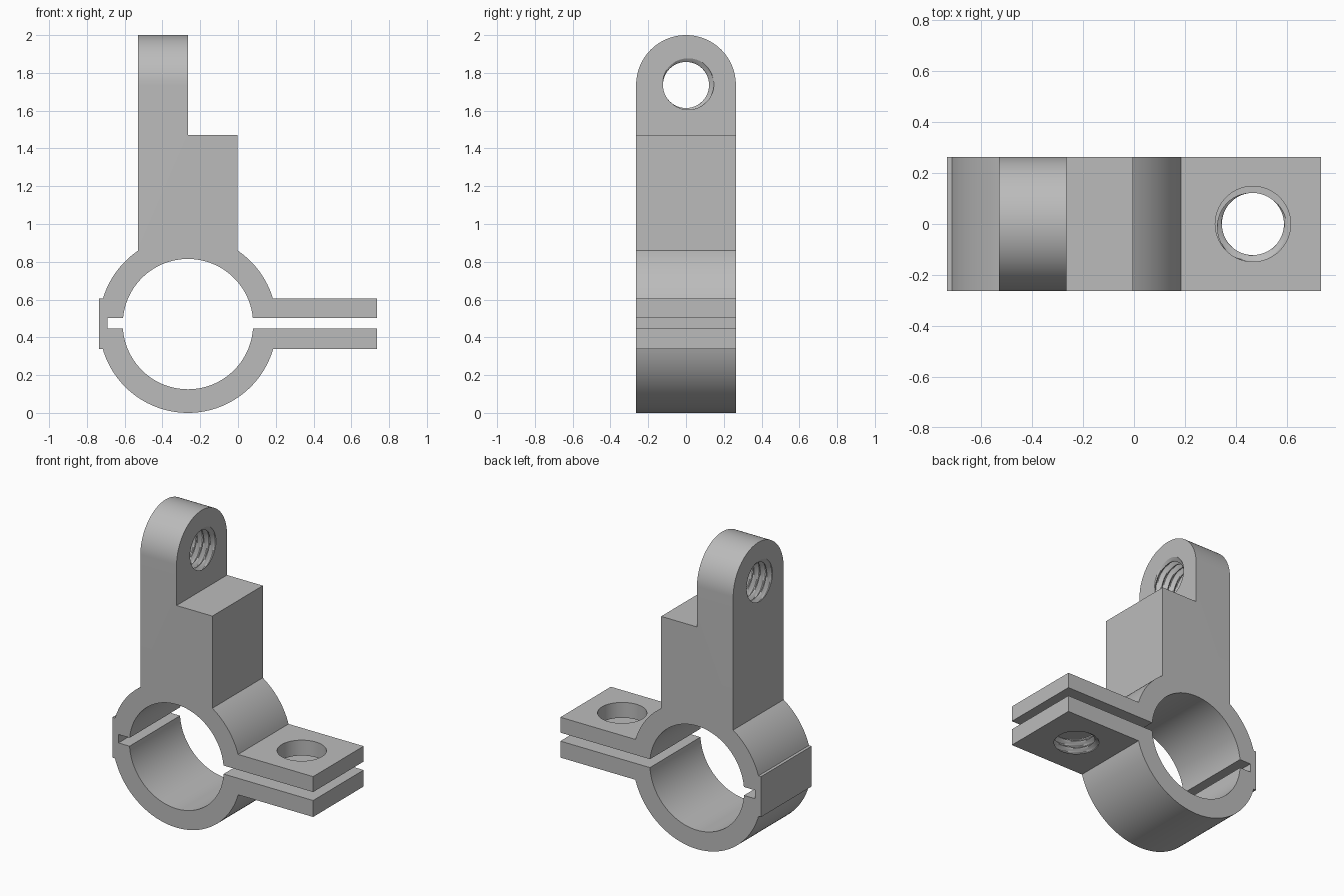
import bpy, bmesh, math
from mathutils import Matrix

if "Cube" in bpy.data.objects:
    bpy.data.objects.remove(bpy.data.objects["Cube"])

CX, CZ, R_OUT, R_IN = -0.265, 0.47, 0.47, 0.345   # clamp ring
HALF = 0.264                                      # half depth of the part
POST_X, STEP_X = -0.53, -0.003
LUG_Z, HOLE_X = 1.736, 0.467
MINOR, MAJOR, PITCH = 0.122, 0.148, 0.047         # screw thread

grey = bpy.data.materials.new("plain grey")
grey.diffuse_color = (0.5, 0.5, 0.5, 1)
grey.use_nodes = True
grey.node_tree.nodes["Principled BSDF"].inputs["Base Color"].default_value = grey.diffuse_color


def new_object(name, bm):
    bmesh.ops.recalc_face_normals(bm, faces=bm.faces)
    mesh = bpy.data.meshes.new(name)
    bm.to_mesh(mesh)
    bm.free()
    mesh.materials.append(grey)
    ob = bpy.data.objects.new(name, mesh)
    bpy.context.collection.objects.link(ob)
    return ob


def prism(name, points, offset):
    """Extrude a closed outline of 3D points along offset."""
    bm = bmesh.new()
    face = bm.faces.new([bm.verts.new(p) for p in points])
    out = bmesh.ops.extrude_face_region(bm, geom=[face])
    bmesh.ops.translate(bm, vec=offset,
                        verts=[v for v in out["geom"] if isinstance(v, bmesh.types.BMVert)])
    return new_object(name, bm)


def arc(r, a0, a1, n):
    return [(CX + r * math.cos(a0 + (a1 - a0) * i / n),
             CZ + r * math.sin(a0 + (a1 - a0) * i / n)) for i in range(n + 1)]


def threaded_rod(name, length, matrix):
    """Rod with a helical thread, along local z and centred on the origin."""
    sides, per_turn = 48, 8
    rings = int(length / PITCH * per_turn)
    bm = bmesh.new()
    rows = []
    for j in range(rings + 1):
        z = -length / 2 + length * j / rings
        row = []
        for i in range(sides):
            phase = (z / PITCH - i / sides) % 1.0
            wave = min(1, max(0, 1.25 - 2.9 * abs(phase - 0.5)))
            r = MINOR + (MAJOR - MINOR) * wave
            a = 2 * math.pi * i / sides
            row.append(bm.verts.new((r * math.cos(a), r * math.sin(a), z)))
        rows.append(row)
    for lo, hi in zip(rows, rows[1:]):
        for i in range(sides):
            k = (i + 1) % sides
            bm.faces.new((lo[i], lo[k], hi[k], hi[i]))
    bm.faces.new(rows[0])
    bm.faces.new(rows[-1])
    bm.transform(matrix)
    return new_object(name, bm)


def boolean(target, cutter, operation):
    mod = target.modifiers.new(cutter.name, 'BOOLEAN')
    mod.operation, mod.solver, mod.object = operation, 'EXACT', cutter
    bpy.context.view_layer.objects.active = target
    bpy.ops.object.modifier_apply(modifier=mod.name)
    bpy.data.objects.remove(cutter)


# Side outline of the clamp: ring, hinge tab, post, step and two flanges
top, low, gap_top, gap_low = 0.605, 0.338, 0.503, 0.447
a_fl = math.asin((top - CZ) / R_OUT)
a_step = math.acos((STEP_X - CX) / R_OUT)
a_post = math.acos((POST_X - CX) / R_OUT)
a_gap = math.asin((gap_top - CZ) / R_IN)
a_low = math.asin((gap_low - CZ) / R_IN)
a_bot = math.asin((low - CZ) / R_OUT)
pi = math.pi

outline = [(0.735, gap_top), (0.735, top)]
outline += arc(R_OUT, a_fl, a_step, 16)
outline += [(STEP_X, 1.47), (-0.265, 1.47), (-0.265, 2.1), (POST_X, 2.1)]
outline += arc(R_OUT, a_post, pi - a_fl, 16)
outline += [(-0.735, top), (-0.735, low)]
outline += arc(R_OUT, pi - a_bot, 2 * pi + a_bot, 64)
outline += [(0.735, low), (0.735, gap_low)]
outline += arc(R_IN, 2 * pi + a_low, pi - a_low, 64)
outline += [(-0.69, gap_low), (-0.69, gap_top)]
outline += arc(R_IN, pi - a_gap, a_gap, 64)
clamp = prism("pipe_clamp", [(x, -0.35, z) for x, z in outline], (0, 0.7, 0))

# Trim the depth and round the top of the post
n = 48
stadium = [(-1, -HALF, -0.2), (-1, HALF, -0.2)]
stadium += [(-1, HALF * math.cos(pi * i / n), LUG_Z + HALF * math.sin(pi * i / n))
            for i in range(n + 1)]
boolean(clamp, prism("depth_trim", stadium, (2, 0, 0)), 'INTERSECT')

# Threaded hole through the post lug
boolean(clamp, threaded_rod("lug_thread", 0.36,
        Matrix.Translation((-0.3975, 0, LUG_Z)) @ Matrix.Rotation(pi / 2, 4, 'Y')), 'DIFFERENCE')

# Clear hole in the upper flange, threaded hole in the lower one
circle = [(HOLE_X + MAJOR * math.cos(2 * pi * i / 64), MAJOR * math.sin(2 * pi * i / 64), 0.475)
          for i in range(64)]
boolean(clamp, prism("bolt_clearance", circle, (0, 0, 0.2)), 'DIFFERENCE')
boolean(clamp, threaded_rod("flange_thread", 0.15,
        Matrix.Translation((HOLE_X, 0, 0.39))), 'DIFFERENCE')

bpy.ops.object.select_all(action='DESELECT')
clamp.select_set(True)
bpy.context.view_layer.objects.active = clamp
bpy.ops.object.shade_smooth_by_angle(angle=math.radians(25))
